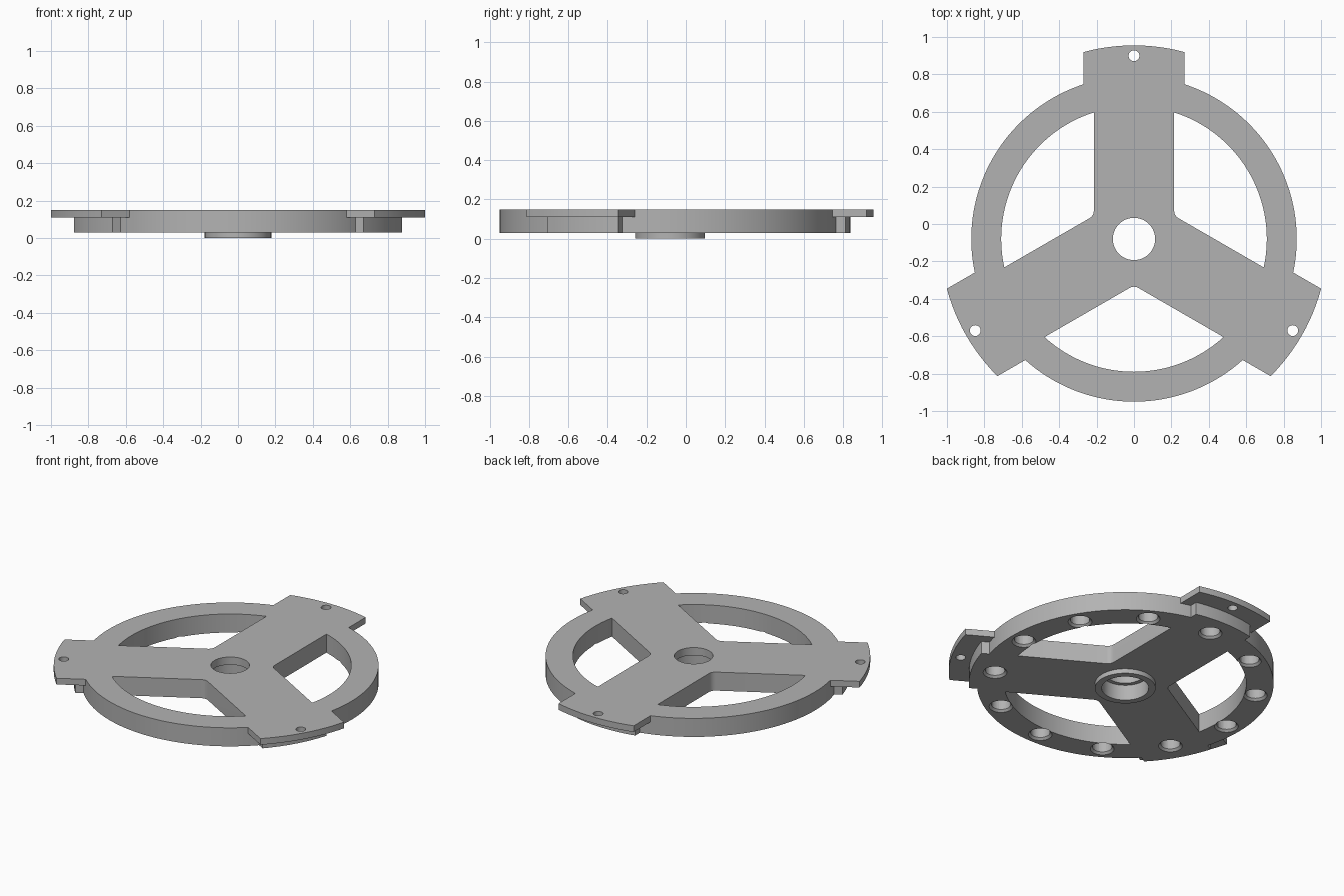
import bpy, bmesh
from math import sin, cos, asin, radians, pi, sqrt
from mathutils import Matrix, Vector

if "Cube" in bpy.data.objects:
    bpy.data.objects.remove(bpy.data.objects["Cube"])

HUB_Y = -0.08
TOP, TAB_Z, BASE = 0.15, 0.11, 0.03
RIM_OUT, RIM_IN, SPOKE = 0.87, 0.71, 0.215
ARMS = [radians(a) for a in (90, 210, 330)]

gray = bpy.data.materials.new("plain gray")
gray.use_nodes = True
gray.diffuse_color = (0.45, 0.45, 0.45, 1)
gray.node_tree.nodes["Principled BSDF"].inputs["Base Color"].default_value = (0.45, 0.45, 0.45, 1)


def arc(r, a0, a1, n, centre=(0, 0)):
    return [(centre[0] + r * cos(a0 + (a1 - a0) * i / n),
             centre[1] + r * sin(a0 + (a1 - a0) * i / n)) for i in range(n + 1)]


def loft(name, lower, upper, z0, z1, turn=0):
    """Solid between two matching outlines, turned about the hub axis."""
    bm = bmesh.new()
    a = [bm.verts.new((x, y, z0)) for x, y in lower]
    b = [bm.verts.new((x, y, z1)) for x, y in upper]
    bm.faces.new(a[::-1])
    bm.faces.new(b)
    for i in range(len(a)):
        j = (i + 1) % len(a)
        bm.faces.new((a[i], a[j], b[j], b[i]))
    bmesh.ops.recalc_face_normals(bm, faces=bm.faces)
    place = Matrix.Translation(Vector((0, HUB_Y, 0))) @ Matrix.Rotation(turn, 4, 'Z')
    bmesh.ops.transform(bm, matrix=place, verts=bm.verts)
    mesh = bpy.data.meshes.new(name)
    bm.to_mesh(mesh)
    bm.free()
    mesh.materials.append(gray)
    ob = bpy.data.objects.new(name, mesh)
    bpy.context.collection.objects.link(ob)
    return ob


def prism(name, outline, z0, z1, turn=0):
    return loft(name, outline, outline, z0, z1, turn)


def disc(name, r, z0, z1, n=128, at=0, turn=0, r_top=None):
    rings = [arc(rr, 0, 2 * pi, n, (at, 0))[:-1] for rr in (r, r_top or r)]
    return loft(name, rings[0], rings[1], z0, z1, turn)


def combine(target, tool, operation):
    mod = target.modifiers.new("join", 'BOOLEAN')
    mod.operation, mod.solver, mod.object = operation, 'EXACT', tool
    bpy.context.view_layer.objects.active = target
    bpy.ops.object.modifier_apply(modifier=mod.name)
    bpy.data.objects.remove(tool)


def lug(half_width, radius):
    """Straight-sided outline along +x with a round outer end."""
    a = asin(half_width / radius)
    return [(0.77, half_width), (0.77, -half_width)] + arc(radius, -a, a, 12)


# Wheel blank, with the boss below the hub
wheel = disc("spoked_wheel", RIM_OUT, BASE, TOP, 144)
combine(wheel, disc("boss", 0.178, 0, 0.08, 64), 'UNION')

# Stepped tabs at the end of each spoke
for turn in ARMS:
    combine(wheel, prism("tab_support", lug(0.207, 0.917), BASE, 0.13, turn), 'UNION')
    combine(wheel, prism("tab", lug(0.27, 1.035), TAB_Z, TOP, turn), 'UNION')

# Openings between the spokes, with a filleted inner corner
half = pi / 3 - asin(SPOKE / RIM_IN)
fillet = 0.045
corner = (SPOKE + fillet) / sin(pi / 3)
window = arc(RIM_IN, -half, half, 40) + arc(fillet, radians(150), radians(210), 6, (corner, 0))
for turn in ARMS:
    combine(wheel, prism("window", window, -0.1, 0.3, turn + pi / 3), 'DIFFERENCE')

# Stepped centre bore
combine(wheel, disc("bore", 0.113, -0.1, 0.3, 64), 'DIFFERENCE')
combine(wheel, disc("counterbore", 0.138, -0.1, 0.1, 64), 'DIFFERENCE')

# Tab screw holes
for turn in ARMS:
    combine(wheel, disc("screw_hole", 0.029, 0, 0.3, 24, 0.98, turn), 'DIFFERENCE')

# Ring of chamfered blind holes on the underside
for i in range(12):
    turn = i * pi / 6
    combine(wheel, disc("pocket", 0.057, 0, 0.115, 32, 0.775, turn), 'DIFFERENCE')
    combine(wheel, disc("chamfer", 0.085, 0.015, 0.045, 32, 0.775, turn, 0.055), 'DIFFERENCE')

bpy.ops.object.select_all(action='DESELECT')
wheel.select_set(True)
bpy.context.view_layer.objects.active = wheel
bpy.ops.object.shade_smooth_by_angle(angle=radians(25))
